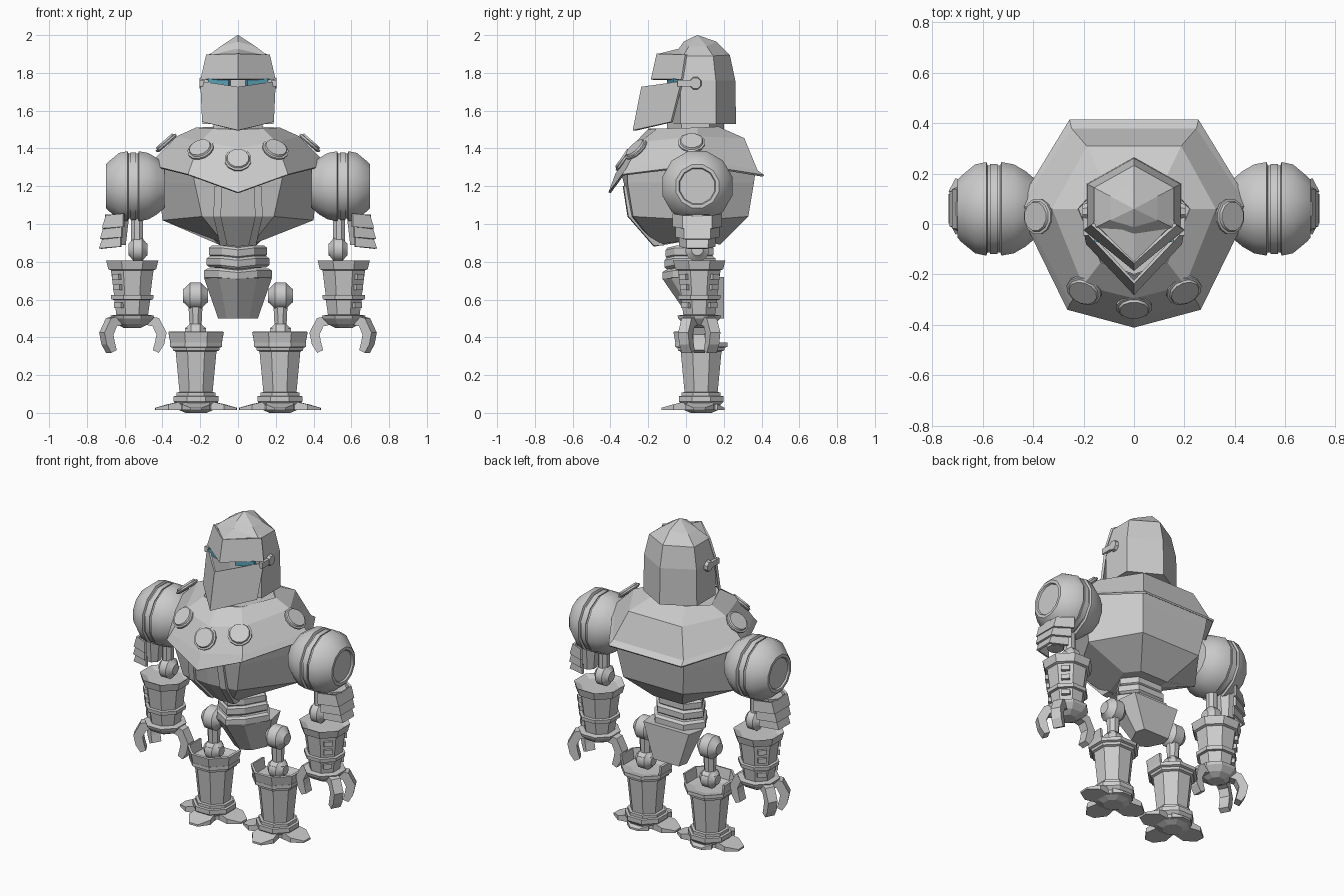
import bpy, bmesh
from math import sin, cos, pi, radians
from mathutils import Vector, Matrix

if "Cube" in bpy.data.objects:
    bpy.data.objects.remove(bpy.data.objects["Cube"])


def finish(name, bm, smooth=None, thick=0):
    bmesh.ops.recalc_face_normals(bm, faces=bm.faces)
    me = bpy.data.meshes.new(name)
    bm.to_mesh(me)
    bm.free()
    ob = bpy.data.objects.new(name, me)
    bpy.context.collection.objects.link(ob)
    if thick:
        m = ob.modifiers.new("thickness", "SOLIDIFY")
        m.thickness, m.offset = thick, 0
    if smooth:
        bpy.ops.object.select_all(action="DESELECT")
        ob.select_set(True)
        bpy.context.view_layer.objects.active = ob
        bpy.ops.object.shade_smooth_by_angle(angle=radians(smooth))
    return ob


def loft(name, rings, closed=True, caps=True, smooth=None, thick=0):
    """Skin a list of equally long point rings."""
    bm = bmesh.new()
    vs = [[bm.verts.new(p) for p in r] for r in rings]
    n = len(vs[0])
    for a, b in zip(vs, vs[1:]):
        for i in range(n if closed else n - 1):
            j = (i + 1) % n
            bm.faces.new((a[i], a[j], b[j], b[i]))
    if caps and closed:
        bm.faces.new(vs[0])
        bm.faces.new(vs[-1])
    return finish(name, bm, smooth, thick)


def mirror_ring(half):
    """Close a ring from its x >= 0 points, ordered back to front."""
    return list(half) + [(-x, y, z) for x, y, z in reversed(half) if x > 1e-5]


def lathe(name, profile, origin, axis=(0, 0, 1), n=8, smooth=None, turn=0.5):
    """Revolve (distance along axis, radius) pairs around the axis."""
    q = Vector((0, 0, 1)).rotation_difference(Vector(axis).normalized())
    o = Vector(origin)
    ang = [2 * pi * (i + turn) / n for i in range(n)]
    return loft(name, [[o + q @ Vector((r * cos(a), r * sin(a), d)) for a in ang]
                       for d, r in profile], smooth=smooth)


def box(name, c, size, rz=0):
    bm = bmesh.new()
    m = Matrix.Translation(c) @ Matrix.Rotation(rz, 4, "Z")
    bmesh.ops.create_cube(bm, size=1, matrix=m @ Matrix.Diagonal((*size, 1)))
    return finish(name, bm)


def joint(name, c, w, r):
    """Rounded disc joint with its pin along x."""
    return lathe(name, [(-w, r * .5), (-w * .85, r * .6), (-w * .45, r), (w * .45, r),
                        (w * .85, r * .6), (w, r * .5)], c, (1, 0, 0), n=12, smooth=40)


def sweep(name, o, ang, path, w):
    """Bent bar: path of (outward, up, thickness) in the vertical plane at ang."""
    d, t = Vector((cos(ang), sin(ang), 0)), Vector((-sin(ang), cos(ang), 0))
    rings = []
    for i, (u, z, h) in enumerate(path):
        a, b = path[max(i - 1, 0)], path[min(i + 1, len(path) - 1)]
        tan = Vector((b[0] - a[0], b[1] - a[1])).normalized()
        c = Vector(o) + d * u + Vector((0, 0, z))
        nrm = d * -tan.y + Vector((0, 0, tan.x))
        rings.append([c + t * s * w / 2 + nrm * k * h / 2
                      for s, k in ((1, 1), (-1, 1), (-1, -1), (1, -1))])
    return loft(name, rings)


# Helmet: six-sided dome with a ridged, pointed crown
loft("helmet", [mirror_ring([(x * s, .06 + (y - .06) * s, z - (drop if x else 0)) for x, y in
                             ((0, .265), (.188, .16), (.188, -.03), (0, -.085))])
                for z, s, drop in ((1.53, 1, 0), (1.76, .98, 0), (1.895, .84, .005),
                                   (1.965, .5, .025), (2, .01, 0))])
lathe("neck", [(1.45, .15), (1.56, .15)], (0, .05, 0), n=6)

# Face: brow, visor, hinges and eyes
loft("brow", [[(-.165, .0, 1.895), (0, -.15, 1.9), (.165, .0, 1.895)],
              [(-.195, -.02, 1.765), (0, -.18, 1.765), (.195, -.02, 1.765)]],
     closed=False, thick=.012)
loft("brow_top", [[(-.163, .01, 1.895), (0, -.15, 1.9), (.163, .01, 1.895)],
                  [(-.1, .04, 1.92), (0, -.03, 1.93), (.1, .04, 1.92)]], closed=False)
loft("visor", [[(-.195, -.02, 1.755), (0, -.23, 1.725), (.195, -.02, 1.755)],
               [(-.185, -.075, 1.54), (0, -.275, 1.495), (.185, -.075, 1.54)]],
     closed=False, thick=.014)
glow = bpy.data.materials.new("eye_blue")
glow.diffuse_color = (.1, .35, .45, 1)
glow.use_nodes = True
glow.node_tree.nodes["Principled BSDF"].inputs["Base Color"].default_value = glow.diffuse_color
for s in (1, -1):
    eye = box("eye", (s * .1, -.07, 1.75), (.115, .03, .04), s * .3)
    eye.data.materials.append(glow)
    box("visor_hinge", (s * .19, .0, 1.745), (.025, .09, .035))
    lathe("hinge_pin", [(0, .035), (.02, .03)], (s * .185, .05, 1.745), (s, 0, 0))

# Chest cape plate, draped to a point at the front
loft("chest_plate", [mirror_ring(r) for r in (
    [(.12, .17, 1.51), (.22, .06, 1.505), (.13, -.15, 1.5), (0, -.2, 1.495)],
    [(.185, .305, 1.45), (.32, .06, 1.46), (.2, -.24, 1.43), (0, -.29, 1.4)],
    [(.245, .375, 1.28), (.445, .07, 1.335), (.25, -.31, 1.295), (0, -.37, 1.26)],
    [(.254, .41, 1.255), (.46, .07, 1.31), (.262, -.335, 1.26), (0, -.405, 1.165)])],
    caps=False, thick=.012)
loft("chest_top", [mirror_ring([(.12, .17, z), (.22, .06, z), (.13, -.15, z), (0, -.2, z)])
                   for z in (1.46, 1.505)])

# Lower torso tapering to the waist, with two belly ribs
loft("torso", [mirror_ring(r) for r in (
    [(.24, .37, 1.29), (.43, .07, 1.32), (.24, -.31, 1.28), (0, -.34, 1.26)],
    [(.235, .36, 1.22), (.42, .07, 1.22), (.23, -.31, 1.22), (0, -.33, 1.22)],
    [(.21, .33, 1.04), (.40, .07, 1.02), (.19, -.28, 1.04), (0, -.3, 1.04)],
    [(.1, .18, .89), (.13, .06, .92), (.07, -.16, .89), (0, -.17, .88)])])
for s in (1, -1):
    loft("belly_rib", [[(s * (x + w), y + dy, z) for w, dy in ((0, 0), (.04, .005), (.04, .06), (0, .06))]
                       for x, y, z in ((.085, -.335, 1.2), (.09, -.31, 1.04), (.055, -.175, .885))])

# Chest studs
for x, y, z, nrm in ((0, -.335, 1.345, (0, -.82, .57)), (.2, -.268, 1.4, (.3, -.65, .7)),
                     (-.2, -.268, 1.4, (-.3, -.65, .7)), (.385, .03, 1.435, (.66, 0, .75)),
                     (-.385, .03, 1.435, (-.66, 0, .75))):
    lathe("chest_stud", [(-.02, .06), (-.012, .072), (-.002, .072), (.0, .062), (.01, .058)],
          (x, y, z), nrm, n=12, smooth=30)

# Waist bellows and pelvis
for z, k in ((.855, .86), (.8, .92), (.735, 1)):
    loft("waist_ring", [mirror_ring([(.1 * f, .17 * f, z + d), (.18 * f, .06, z + d),
                                     (.1 * f, -.07 * f, z + d), (0, -.125 * f, z + d - .01)])
                        for d, f in ((-.03, k * .9), (-.018, k), (.018, k), (.03, k * .9))])
loft("pelvis", [mirror_ring(r) for r in (
    [(.16, .2, .72), (.18, .08, .715), (.1, -.08, .715), (0, -.125, .71)],
    [(.09, .2, .5), (.105, .14, .5), (.06, .05, .5), (0, .02, .5)])])

for s in (1, -1):
    # Shoulder: two domed halves around a groove, with a recessed cap
    lathe("shoulder", [(.39, .12), (.43, .155), (.475, .182), (.525, .192), (.53, .178),
                       (.58, .178), (.585, .192), (.63, .182), (.685, .135), (.70, .118),
                       (.70, .1), (.69, .095)],
          (0, .06, 1.2), (s, 0, 0), n=12, smooth=35)
    lathe("shoulder_band", [(.54, .185), (.57, .185)], (0, .06, 1.2), (s, 0, 0), n=12, smooth=35)

    # Upper arm: layered outer plates, rod and elbow
    for x, z, w, h in ((.665, 1.02, .25, .07), (.675, .965, .22, .07), (.68, .91, .18, .06)):
        loft("arm_plate", [[(s * (x - .06), .06 - w / 2, zz), (s * (x + .03 + e), .06 - w * .3, zz - .01),
                            (s * (x + .03 + e), .06 + w * .3, zz - .01), (s * (x - .06), .06 + w / 2, zz)]
                           for zz, e in ((z + h / 2, .0), (z - h / 2, .02))],
             closed=False, thick=.014)
    lathe("arm_plate_core", [(.89, .05), (1.05, .07)], (s * .64, .06, 0))
    lathe("arm_rod", [(.85, .03), (.92, .035), (1.08, .035)], (s * .535, .06, 0))
    joint("elbow", (s * .53, .06, .865), .05, .064)

    # Forearm gauntlet
    c = (s * .56, .07, 0)
    lathe("forearm", [(.79, .11), (.808, .15), (.76, .137), (.755, .122), (.625, .104),
                      (.623, .122), (.6, .12), (.598, .103), (.515, .09)], c)
    for z, r in ((.72, .112), (.665, .105), (.57, .095)):
        for a in (-pi / 4, pi / 4):
            box("forearm_rivet", (c[0] + s * r * cos(a), c[1] + r * sin(a), z),
                (.03, .05, .03), s * a)

    # Hand and three claws
    lathe("wrist", [(.52, .09), (.515, .125), (.5, .12), (.47, .09), (.45, .05)], c)
    for a in (radians(28), radians(-28), pi):
        sweep("claw", (c[0], c[1], 0), a if s > 0 else pi - a,
              [(.06, .495, .05), (.125, .48, .055), (.155, .42, .055), (.145, .37, .05),
               (.125, .325, .035)], .06)

    # Thigh: hip joint, rod and knee
    joint("hip_joint", (s * .225, .08, .62), .066, .072)
    lathe("thigh_rod", [(.4, .04), (.45, .055), (.47, .035), (.6, .042)], (s * .225, .08, 0))
    joint("knee", (s * .225, .08, .42), .055, .06)

    # Shin with flared rim and raised knee guard
    c = (s * .222, .08, 0)
    lathe("shin", [(.36, .09), (.372, .15), (.35, .15), (.345, .135), (.33, .132), (.325, .117),
                   (.11, .095), (.108, .112), (.09, .112), (.088, .128), (.06, .128),
                   (.03, .1)], c)
    loft("knee_guard", [[(c[0] + r * cos(a), c[1] + r * sin(a), z) for a in
                         [pi * 7 / 8 + i * pi / 4 for i in range(6)]]
                        for r, z in ((.138, .36), (.152, .43))], closed=False, thick=.014)

    # Foot with four flat toes in a cross
    lathe("sole", [(.0, .06), (.02, .11), (.06, .11)], c)
    for dx, dy in ((.215, -.01), (-.215, -.01), (0, -.21), (0, .125)):
        d = Vector((dx, dy, 0))
        t = Vector((-dy, dx, 0)).normalized()
        o = Vector(c)
        outline = [d * .2 - t * .055, d * .7 - t * .075, d - t * .03,
                   d + t * .03, d * .7 + t * .075, d * .2 + t * .055]
        lift = (.07, .045, .027, .027, .045, .07)
        loft("toe", [[o + p + Vector((0, 0, .015)) for p in outline],
                     [o + p + Vector((0, 0, h)) for p, h in zip(outline, lift)]])
